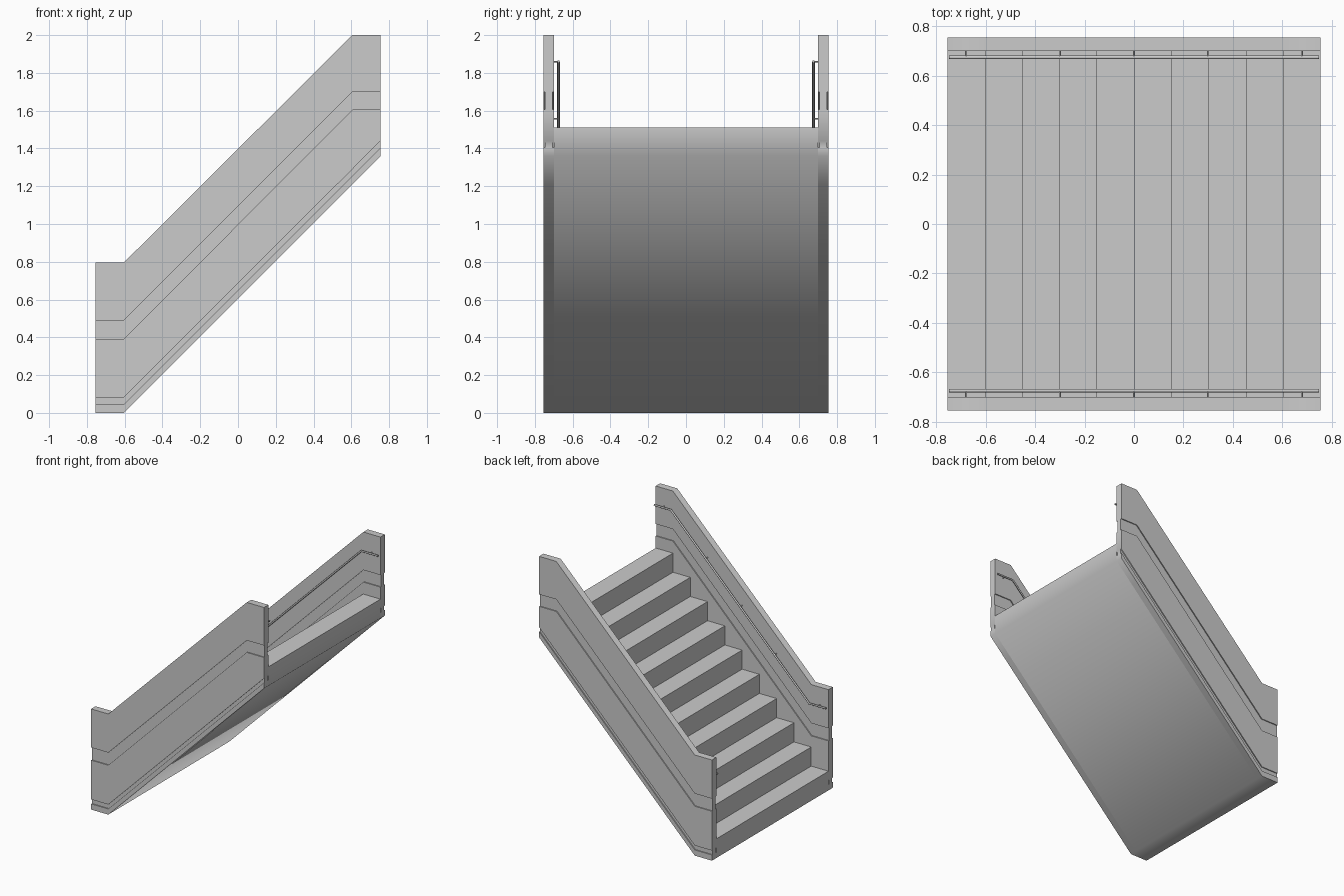
import bpy, bmesh, math

if "Cube" in bpy.data.objects:
    bpy.data.objects.remove(bpy.data.objects["Cube"])

XS = (-0.755, -0.605, 0.605, 0.755)
HALF = 0.755
INNER = 0.70
REC = 0.008


def finish(name, bm, angle=50):
    bmesh.ops.recalc_face_normals(bm, faces=bm.faces[:])
    me = bpy.data.meshes.new(name)
    bm.to_mesh(me)
    bm.free()
    ob = bpy.data.objects.new(name, me)
    bpy.context.collection.objects.link(ob)
    bpy.ops.object.select_all(action='DESELECT')
    ob.select_set(True)
    bpy.context.view_layer.objects.active = ob
    bpy.ops.object.shade_smooth_by_angle(angle=math.radians(angle))
    return ob


def loft(name, rings):
    bm = bmesh.new()
    vs = [[bm.verts.new(p) for p in r] for r in rings]
    n = len(vs[0])
    for a, b in zip(vs, vs[1:]):
        for i in range(n):
            j = (i + 1) % n
            bm.faces.new((a[i], a[j], b[j], b[i]))
    bm.faces.new(vs[0])
    bm.faces.new(vs[-1])
    return finish(name, bm)


def side_wall(name, s):
    # height lines at the four x stations, with the inset on each side of them
    lines = [((0, 0, 1.21, 1.36), (0,)),
             ((.045, .045, 1.255, 1.405), (0, REC)),
             ((.08, .08, 1.29, 1.44), (REC, 0)),
             ((.39, .39, 1.605, 1.605), (0, REC)),
             ((.49, .49, 1.70, 1.70), (REC, 0)),
             ((.795, .795, 2.0, 2.0), (0,))]
    rings = []
    for k, x in enumerate(XS):
        pts = [(z[k], d) for z, ds in lines for d in ds]
        rings.append([(x, s * (HALF - d), z) for z, d in pts] +
                     [(x, s * (INNER + d), z) for z, d in reversed(pts)])
    return loft(name, rings)


def rod(name, pts, radius, sides=10):
    cu = bpy.data.curves.new(name, 'CURVE')
    cu.dimensions = '3D'
    cu.bevel_depth = radius
    cu.bevel_resolution = sides // 2 - 2
    cu.use_fill_caps = True
    sp = cu.splines.new('POLY')
    sp.points.add(len(pts) - 1)
    for p, c in zip(sp.points, pts):
        p.co = (*c, 1)
    ob = bpy.data.objects.new(name, cu)
    bpy.context.collection.objects.link(ob)
    return ob


# stair flight: stepped top with a sloping soffit
N = 10
run = rise = 2 * HALF / N
profile = [(-HALF, 0)]
for i in range(N):
    profile += [(-HALF + i * run, (i + 1) * rise), (-HALF + (i + 1) * run, (i + 1) * rise)]
profile += [(HALF, 1.36), (-0.605, 0)]
loft("stair_flight", [[(x, y, z) for x, z in profile] for y in (-INNER, INNER)])

# walls, handrails and brackets on both sides
for s, side in ((-1, "front"), (1, "back")):
    side_wall(side + "_wall", s)
    y = s * 0.675
    rod(side + "_handrail", [(-0.75, y, .655), (-0.605, y, .655), (0.605, y, 1.86), (0.75, y, 1.86)], 0.007)
    for x in (-0.68, -0.3, 0, 0.3, 0.68):
        z = 1.2575 + max(-0.605, min(0.605, x)) * 0.996
        rod(side + "_rail_bracket", [(x, y, z), (x, s * 0.705, z)], 0.004, 8)
